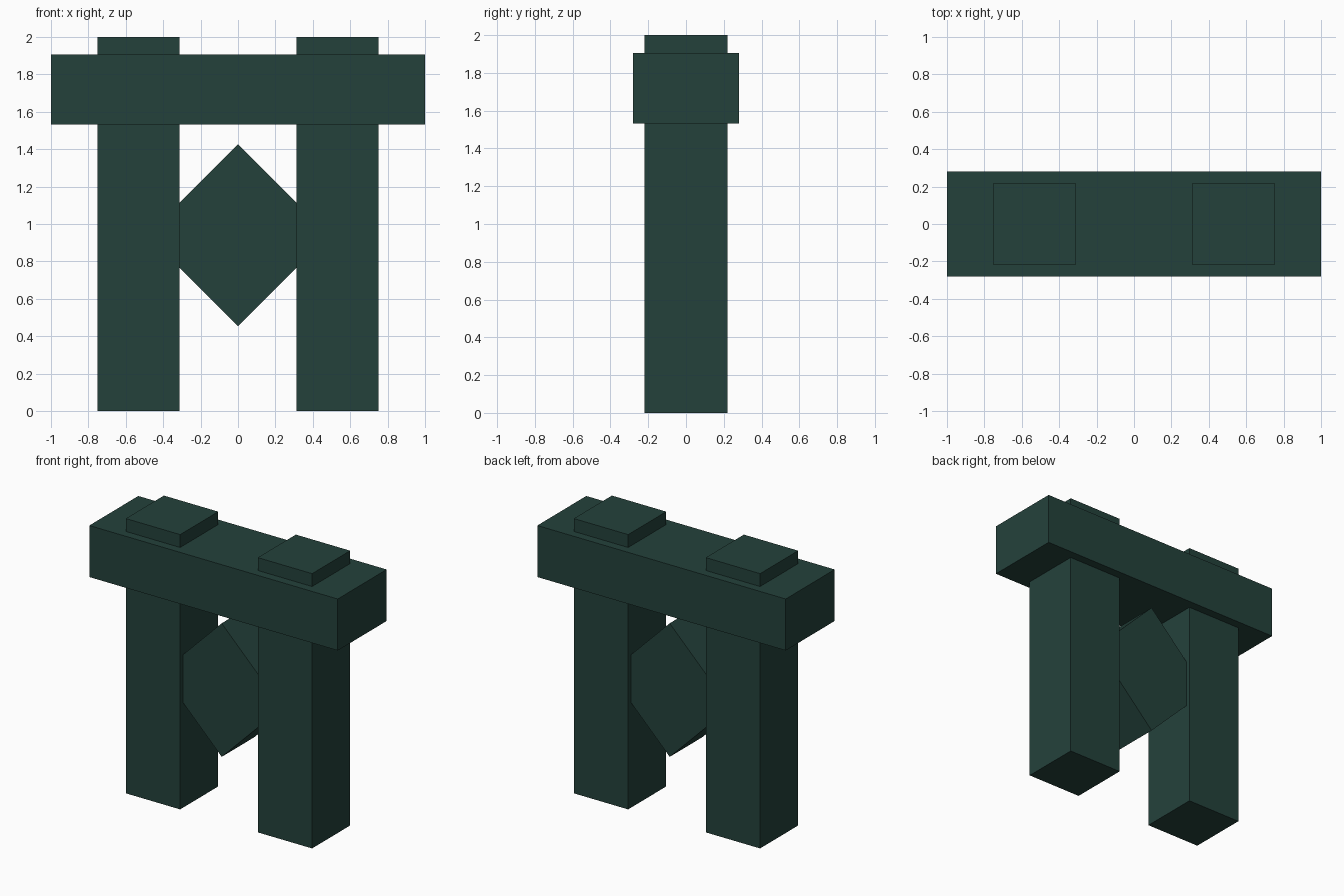
import bpy
import math

if "Cube" in bpy.data.objects:
    bpy.data.objects.remove(bpy.data.objects["Cube"])

U = 1 / 16  # building grid unit

green = bpy.data.materials.new("dark green")
green.diffuse_color = (0.0176, 0.0535, 0.0437, 1)
green.use_nodes = True
green.node_tree.nodes["Principled BSDF"].inputs["Base Color"].default_value = green.diffuse_color


def box(name, size, centre, roll=0.0):
    """Add a flat-faced block, optionally rolled about the y axis."""
    bpy.ops.mesh.primitive_cube_add(size=1, location=centre, rotation=(0, roll, 0))
    ob = bpy.context.object
    ob.name = name
    ob.scale = size
    bpy.ops.object.transform_apply(location=False, rotation=True, scale=True)
    ob.data.materials.append(green)
    return ob


# Two square pillars, running through the beam
for side, label in ((-1, "left"), (1, "right")):
    box(label + "_pillar", (7 * U, 7 * U, 2), (side * 8.5 * U, 0, 1))

# Beam across the pillars
box("cross_beam", (2, 9 * U, 6 * U), (0, 0, 27.5 * U))

# Diamond block wedged between the pillars
box("diamond_block", (11 * U, 6 * U, 11 * U), (0, 0, 0.94), math.pi / 4)
